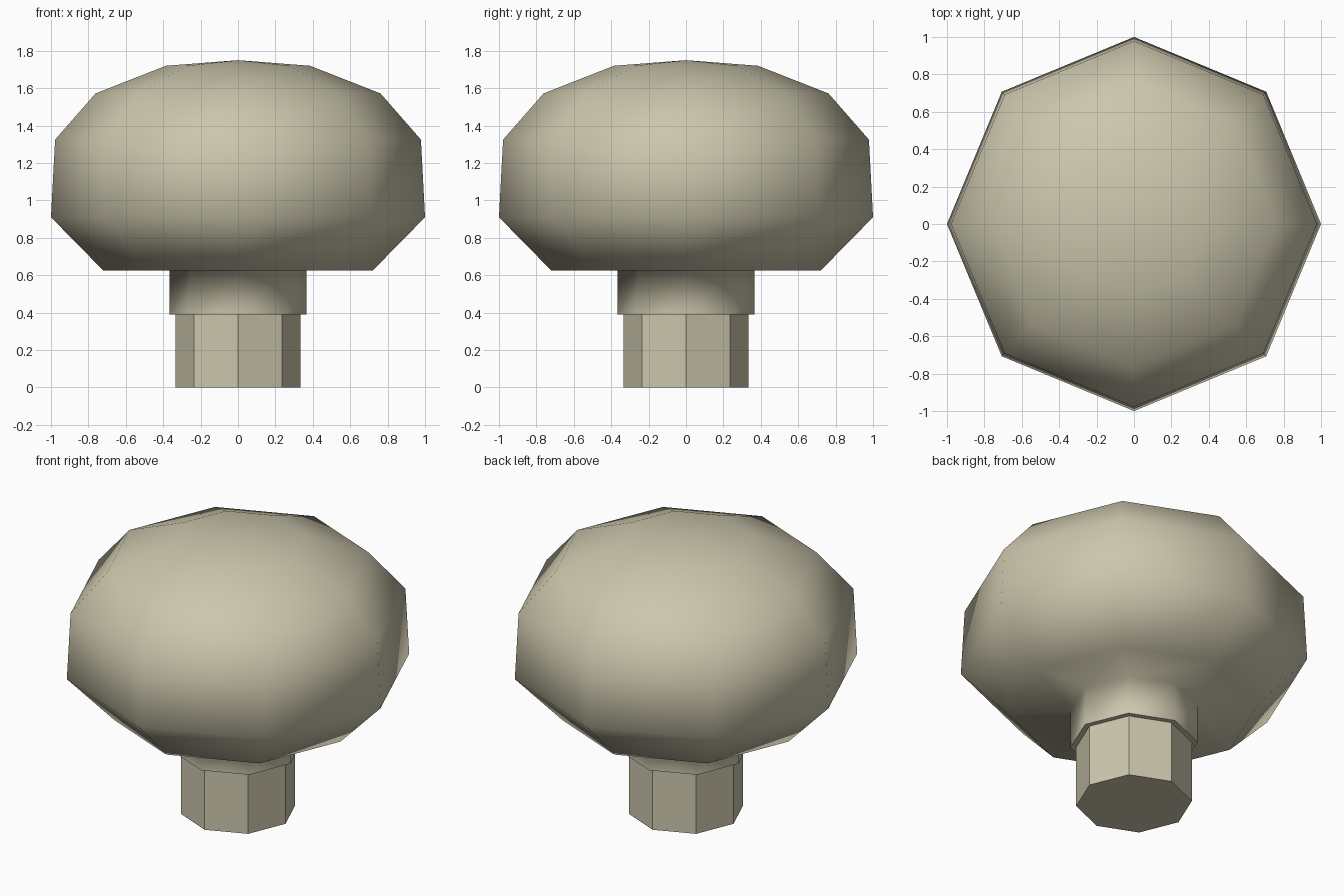
import bpy, bmesh, math

if "Cube" in bpy.data.objects:
    bpy.data.objects.remove(bpy.data.objects["Cube"])

SIDES = 8
mat = bpy.data.materials.new("warm beige")
mat.diffuse_color = (0.60, 0.565, 0.415, 1)
mat.use_nodes = True
mat.node_tree.nodes["Principled BSDF"].inputs["Base Color"].default_value = mat.diffuse_color


def lathe(name, profile, sharp_z):
    """Revolve (radius, z) points; radius 0 gives a pole. Rings at sharp_z stay crisp."""
    bm = bmesh.new()
    rings = []
    for r, z in profile:
        n = SIDES if r > 0 else 1
        rings.append([bm.verts.new((r * math.cos(math.tau * i / SIDES),
                                    r * math.sin(math.tau * i / SIDES), z))
                      for i in range(n)])
    for a, b in zip(rings, rings[1:]):
        for i in range(SIDES):
            j = (i + 1) % SIDES
            quad = [a[i % len(a)], a[j % len(a)], b[j % len(b)], b[i % len(b)]]
            bm.faces.new(list(dict.fromkeys(quad)))
    bmesh.ops.recalc_face_normals(bm, faces=bm.faces)
    for f in bm.faces:
        f.smooth = True
    for e in bm.edges:
        # crisp edge around flat horizontal ends
        if all(any(abs(v.co.z - z) < 1e-4 for z in sharp_z) for v in e.verts):
            e.smooth = False
    mesh = bpy.data.meshes.new(name)
    bm.to_mesh(mesh)
    bm.free()
    mesh.materials.append(mat)
    obj = bpy.data.objects.new(name, mesh)
    bpy.context.collection.objects.link(obj)
    return obj


# domed cap flowing underneath into a short collar
lathe("cap_and_collar",
      [(0, 0.39), (0.367, 0.39), (0.367, 0.635), (0.72, 0.625), (1.0, 0.91),
       (0.978, 1.325), (0.762, 1.572), (0.385, 1.72), (0, 1.75)], [0.39])

# straight stem
lathe("stem", [(0, 0), (0.334, 0), (0.334, 0.42), (0, 0.42)], [0, 0.42])
